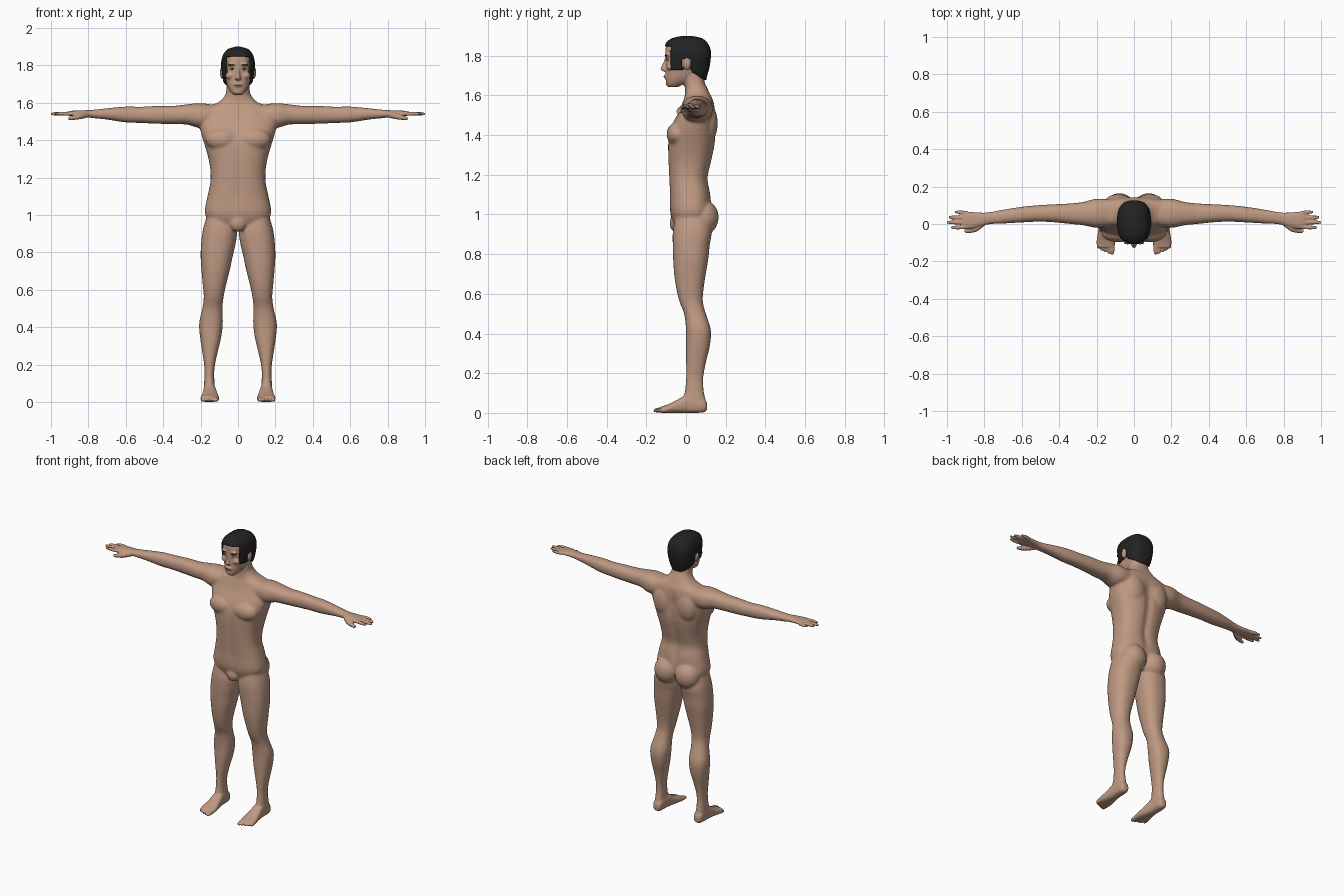
import bpy
import bmesh
from math import cos, sin, pi, exp
from mathutils import Matrix, Vector

if "Cube" in bpy.data.objects:
    bpy.data.objects.remove(bpy.data.objects["Cube"])


def make_material(name, colour):
    mat = bpy.data.materials.new(name)
    mat.use_nodes = True
    mat.diffuse_color = (*colour, 1)
    mat.node_tree.nodes["Principled BSDF"].inputs["Base Color"].default_value = (*colour, 1)
    return mat


skin = make_material("skin", (.52, .32, .225))
black = make_material("black hair", (.016, .016, .017))
white = make_material("eye white", (.6, .56, .52))
brown = make_material("dark iris", (.03, .02, .015))
lip = make_material("lip", (.4, .2, .15))


def resample(rows, steps):
    """Catmull-Rom interpolation of the section rows."""
    rows = [rows[0]] + list(rows) + [rows[-1]]
    result = []
    for a, b, c, d in zip(rows, rows[1:], rows[2:], rows[3:]):
        for k in range(steps):
            t = k / steps
            result.append([
                q + t * (r - p) / 2 + t * t * (p - 2.5 * q + 2 * r - s / 2)
                + t ** 3 * (1.5 * (q - r) + (s - p) / 2)
                for p, q, r, s in zip(a, b, c, d)])
    return result + [list(rows[-1])]


def loft(bm, axis, rows, side=1, power=2.3, segments=40, steps=4, shape=None):
    """Skin superellipse sections; each row is position, low/high, low/high."""
    rings = []
    for pos, a0, a1, b0, b1 in resample(rows, steps):
        ring = []
        for i in range(segments):
            c, s = cos(2 * pi * i / segments), sin(2 * pi * i / segments)
            u = abs(c) ** (2 / power) * (1 if c > 0 else -1)
            v = abs(s) ** (2 / power) * (1 if s > 0 else -1)
            a = (a0 + a1) / 2 + u * (a1 - a0) / 2
            b = (b0 + b1) / 2 + v * (b1 - b0) / 2
            co = {"x": (pos, a, b), "y": (a, pos, b), "z": (a, b, pos)}[axis]
            co = Vector(co)
            if shape:
                shape(co, v)
            co.x *= side
            ring.append(bm.verts.new(co))
        rings.append(ring)
    for low, high in zip(rings, rings[1:]):
        for i in range(segments):
            j = (i + 1) % segments
            bm.faces.new((low[i], low[j], high[j], high[i]))
    bm.faces.new(rings[0][::-1])
    bm.faces.new(rings[-1])


def blob(bm, centre, radii):
    matrix = Matrix.Translation(centre) @ Matrix.Diagonal((*radii, 1))
    bmesh.ops.create_uvsphere(bm, u_segments=24, v_segments=16, radius=1, matrix=matrix)


def finish(bm, name, material):
    bmesh.ops.recalc_face_normals(bm, faces=bm.faces)
    mesh = bpy.data.meshes.new(name)
    bm.to_mesh(mesh)
    bm.free()
    mesh.materials.append(material)
    mesh.shade_smooth()
    obj = bpy.data.objects.new(name, mesh)
    bpy.context.collection.objects.link(obj)
    return obj


def ellipsoid(name, centre, radii, material):
    bm = bmesh.new()
    blob(bm, centre, radii)
    return finish(bm, name, material)


def spine_groove(co, v):
    """Press a furrow down the back and a faint one down the chest."""
    if 1.02 < co.z < 1.56:
        fade = min(1, (co.z - 1.02) / .1, (1.56 - co.z) / .08)
        depth = .014 if v > 0 else -.005
        co.y -= fade * depth * exp(-(co.x / .025) ** 2)


body = bmesh.new()

# Torso and neck: height, half width, front, back
torso = [(.93, .11, -.05, .09), (1, .176, -.078, .125), (1.1, .163, -.082, .125),
         (1.18, .147, -.086, .112), (1.26, .15, -.09, .128), (1.34, .168, -.092, .145),
         (1.4, .187, -.088, .15), (1.46, .203, -.068, .15), (1.52, .21, -.035, .148),
         (1.57, .19, -.015, .138), (1.6, .11, -.006, .125), (1.635, .073, -.005, .108),
         (1.67, .062, -.012, .093), (1.73, .06, -.01, .09)]
loft(body, "z", [(z, -w, w, f, b) for z, w, f, b in torso], power=2.5, shape=spine_groove)
blob(body, (0, -.05, .955), (.045, .033, .045))

# Head: height, half width, front, back
head = [(1.642, .022, -.088, -.04), (1.655, .037, -.098, -.015), (1.685, .055, -.102, .05),
        (1.73, .068, -.1, .09), (1.77, .073, -.099, .105), (1.81, .075, -.104, .11),
        (1.85, .07, -.099, .105), (1.88, .045, -.06, .075)]
loft(body, "z", [(z, -w, w, f, b) for z, w, f, b in head], power=2.5)

# Nose, lips and chin
nose = [(1.72, .012, -.11), (1.728, .018, -.126), (1.74, .014, -.128),
        (1.77, .009, -.113), (1.795, .01, -.106)]
loft(body, "z", [(z, -w, w, f, -.06) for z, w, f in nose], segments=20)
blob(body, (0, -.099, 1.696), (.024, .013, .012))
blob(body, (0, -.088, 1.659), (.024, .014, .013))

thigh_and_calf = [
    (1, .04, .165, -.05, .11), (.92, .006, .188, -.066, .13), (.85, .012, .197, -.067, .12),
    (.78, .028, .2, -.065, .113), (.7, .045, .195, -.06, .1), (.62, .065, .188, -.048, .088),
    (.56, .077, .183, -.033, .085), (.5, .083, .191, -.01, .1), (.42, .081, .208, 0, .125),
    (.34, .091, .202, 0, .121), (.26, .11, .19, 0, .102), (.18, .126, .179, 0, .088),
    (.11, .126, .181, -.006, .09), (.05, .122, .184, -.02, .1), (.01, .126, .18, -.02, .095)]
foot = [(.106, .135, .17, .015, .05), (.085, .122, .182, .002, .08), (.02, .118, .185, 0, .1),
        (-.04, .108, .192, 0, .068), (-.09, .101, .2, 0, .043), (-.125, .104, .198, 0, .032)]
arm = [
    (.1, -.01, .13, 1.48, 1.585), (.2, -.02, .135, 1.465, 1.598), (.27, -.007, .118, 1.483, 1.592),
    (.34, 0, .11, 1.486, 1.584), (.44, .01, .105, 1.488, 1.583), (.52, .012, .1, 1.492, 1.579),
    (.6, .008, .092, 1.495, 1.58), (.7, .002, .077, 1.51, 1.571), (.78, -.002, .062, 1.519, 1.562),
    (.82, -.013, .061, 1.525, 1.56), (.88, -.026, .065, 1.529, 1.558), (.912, -.026, .067, 1.531, 1.553)]
thumb = [(.8, -.01, .02, 1.522, 1.55), (.84, -.04, -.004, 1.513, 1.545),
         (.88, -.048, -.022, 1.508, 1.532), (.908, -.046, -.028, 1.507, 1.524)]

for side in (-1, 1):
    # Legs and feet
    loft(body, "z", thigh_and_calf, side)
    loft(body, "y", foot, side, power=2.5)
    for i in range(5):
        x = .117 + .0185 * i
        r = .013 if i == 0 else .0085
        tip = -.163 + .004 * i + .001 * i * i
        loft(body, "y", [(-.1, x - r, x + r, .002, .03), (tip + .02, x - r, x + r, .002, .026),
                         (tip, x - r * .6, x + r * .6, .004, .018)], side, segments=16)

    # Arms, thumbs and fingers
    loft(body, "x", arm, side)
    loft(body, "x", thumb, side, segments=20)
    for i, tip in enumerate((.978, 1.002, .992, .958)):
        y, z = -.016 + .0245 * i, 1.542
        spread = .003 * (i - 1)
        loft(body, "x", [(.89, y - .011, y + .011, z - .011, z + .011),
                         (tip - .03, y + spread - .01, y + spread + .01, z - .01, z + .009),
                         (tip, y + spread - .006, y + spread + .006, z - .007, z + .004)],
             side, segments=16)

    # Muscle masses, brow, cheek and ear
    blob(body, (side * .078, .088, .985), (.083, .077, .088))
    blob(body, (side * .085, -.045, 1.405), (.09, .053, .06))
    blob(body, (side * .085, .11, 1.46), (.075, .05, .1))
    blob(body, (side * .03, -.096, 1.806), (.026, .012, .009))
    blob(body, (side * .042, -.075, 1.745), (.024, .025, .02))
    blob(body, (side * .083, .005, 1.762), (.014, .02, .034))

figure = finish(body, "body", skin)

# Fuse the masses, then soften the trunk and limbs more than the small features
remesh = figure.modifiers.new("fuse", "REMESH")
remesh.mode = "VOXEL"
remesh.voxel_size = .0052
remesh.use_smooth_shade = True
bpy.context.view_layer.objects.active = figure
bpy.ops.object.modifier_apply(modifier=remesh.name)
group = figure.vertex_groups.new(name="broad forms")
group.add([v.index for v in figure.data.vertices
           if abs(v.co.x) < .76 and .1 < v.co.z < 1.63], 1, "REPLACE")
broad = figure.modifiers.new("soften broad forms", "SMOOTH")
broad.vertex_group = group.name
broad.iterations = 22
fine = figure.modifiers.new("soften all", "SMOOTH")
fine.iterations = 2
figure.data.shade_smooth()

# Hair cap, cut away over the face, ears and neck
hair = bmesh.new()
cap = [(1.66, .055, -.09, .098), (1.7, .075, -.095, .107), (1.74, .084, -.098, .118),
       (1.79, .09, -.1, .125), (1.83, .088, -.107, .124), (1.865, .075, -.1, .108),
       (1.888, .052, -.07, .08), (1.9, .012, -.02, .03)]
loft(hair, "z", [(z, -w, w, f, b) for z, w, f, b in cap], power=2.7, segments=96, steps=8)


def is_bare(co):
    if co.y < -.078:
        return co.z < 1.85
    if co.y < -.018:
        return co.z < 1.73
    if co.y < .028:
        return co.z < 1.785
    return co.z < 1.72 - .6 * (co.y - .028)


bare = [f for f in hair.faces if is_bare(f.calc_center_median())]
bmesh.ops.delete(hair, geom=bare, context="FACES")
hair_obj = finish(hair, "hair", black)
solid = hair_obj.modifiers.new("thickness", "SOLIDIFY")
solid.thickness = .012
solid.offset = -1

# Eyes, brows and mouth
for side, label in ((-1, "right"), (1, "left")):
    ellipsoid(label + "_eye", (side * .031, -.09, 1.782), (.014, .011, .006), white)
    ellipsoid(label + "_iris", (side * .031, -.0965, 1.782), (.0055, .0055, .0055), brown)
    ellipsoid(label + "_brow", (side * .034, -.1, 1.802), (.02, .0085, .0035), black)
ellipsoid("lips", (0, -.1, 1.695), (.022, .0128, .007), lip)
